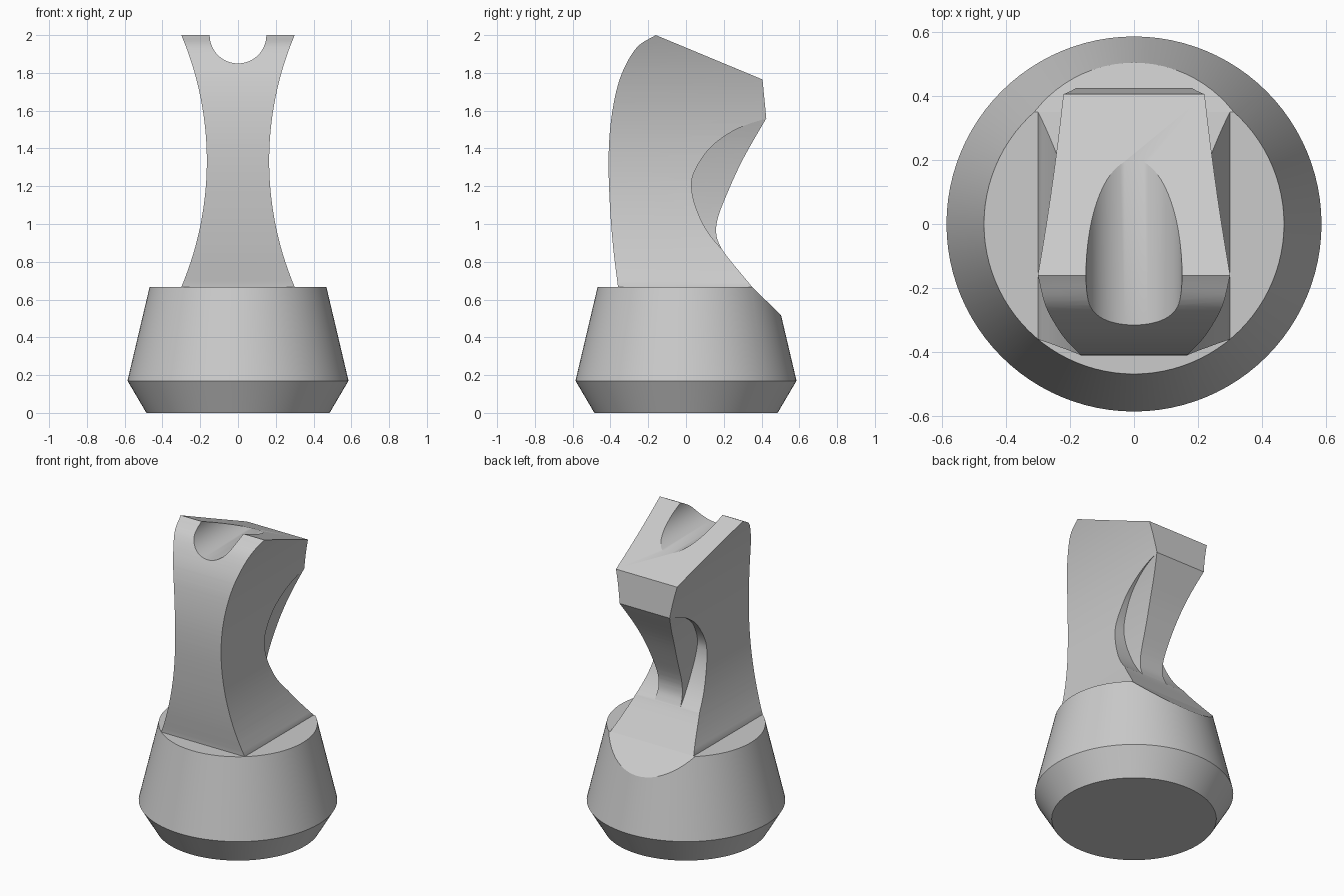
import bpy, bmesh, math
from mathutils import Vector

if "Cube" in bpy.data.objects:
    bpy.data.objects.remove(bpy.data.objects["Cube"], do_unlink=True)

gray = bpy.data.materials.new("stone gray")
gray.use_nodes = True
tone = (0.6, 0.6, 0.6, 1)
gray.diffuse_color = tone
gray.node_tree.nodes["Principled BSDF"].inputs["Base Color"].default_value = tone


def add_object(name, bm):
    bmesh.ops.recalc_face_normals(bm, faces=bm.faces)
    mesh = bpy.data.meshes.new(name)
    bm.to_mesh(mesh)
    bm.free()
    mesh.materials.append(gray)
    obj = bpy.data.objects.new(name, mesh)
    bpy.context.collection.objects.link(obj)
    return obj


def smooth(points, steps=6):
    """Catmull-Rom curve through 2D points."""
    p = [Vector(q) for q in points]
    p = [2 * p[0] - p[1]] + p + [2 * p[-1] - p[-2]]
    out = []
    for a, b, c, d in zip(p, p[1:], p[2:], p[3:]):
        for i in range(steps):
            t = i / steps
            out.append(0.5 * (2 * b + (c - a) * t + (2 * a - 5 * b + 4 * c - d) * t**2
                              + (3 * b - a - 3 * c + d) * t**3))
    return out + [p[-2]]


def prism(name, outline, axis, half):
    """Extrude a (y, z) outline along x, or an (x, z) outline along y."""
    bm = bmesh.new()
    place = (lambda u, v: (-half, u, v)) if axis == "x" else (lambda u, v: (u, -half, v))
    face = bm.faces.new([bm.verts.new(place(*q)) for q in outline])
    shift = (2 * half, 0, 0) if axis == "x" else (0, 2 * half, 0)
    moved = bmesh.ops.extrude_face_region(bm, geom=[face], use_keep_orig=True)
    bmesh.ops.translate(bm, vec=shift, verts=[v for v in moved["geom"] if isinstance(v, bmesh.types.BMVert)])
    return add_object(name, bm)


def boolean(obj, cutter, operation):
    mod = obj.modifiers.new(operation.lower(), "BOOLEAN")
    mod.operation, mod.object, mod.solver = operation, cutter, "EXACT"
    graph = bpy.context.evaluated_depsgraph_get()
    mesh = bpy.data.meshes.new_from_object(obj.evaluated_get(graph))
    obj.modifiers.clear()
    obj.data = mesh
    bpy.data.objects.remove(cutter, do_unlink=True)


def mirrored(edge):
    return list(edge) + [Vector((-x, z)) for x, z in reversed(edge)]


# Round base: stacked rings, trimmed by the slope running down the back
bm = bmesh.new()
rings = [[bm.verts.new((r * math.cos(a), r * math.sin(a), z))
          for a in (math.tau * i / 96 for i in range(96))]
         for r, z in ((0.485, 0), (0.585, 0.17), (0.468, 0.667))]
for low, high in zip(rings, rings[1:]):
    for i in range(96):
        j = (i + 1) % 96
        bm.faces.new((low[i], low[j], high[j], high[i]))
bm.faces.new(rings[0])
bm.faces.new(rings[-1])
base = add_object("base", bm)
slope = [(0.27, 0.76), (0.35, 0.667), (0.5, 0.52), (0.65, 0.375)]
boolean(base, prism("slope_cutter", slope + [(0.65, 0.9), (0.27, 0.9)], "x", 0.7), "DIFFERENCE")

# Neck and head: side profile
mane = smooth([(-0.36, 0.667), (-0.385, 0.87), (-0.403, 1.1), (-0.41, 1.33), (-0.4, 1.52),
               (-0.37, 1.7), (-0.325, 1.83), (-0.255, 1.94), (-0.16, 2)])
throat = smooth([(0.425, 1.56), (0.3, 1.34), (0.213, 1.15), (0.168, 1.03), (0.16, 0.95),
                 (0.178, 0.89), (0.22, 0.825), (0.35, 0.667)])
body = prism("neck_and_head", [(-0.36, 0.63)] + mane + [(0.405, 1.765)] + throat + [(0.35, 0.63)],
             "x", 0.5)

# Hollow flanks: waisted front profile
radius = 1.713
waist = [Vector((0.165 + radius - math.sqrt(radius**2 - (z - 1.3333)**2), z))
         for z in (0.667 + 1.333 * i / 40 for i in range(41))]
flank = [Vector((0.3, 0.6))] + waist + [Vector((0.3, 2.1))]
boolean(body, prism("flank_shape", mirrored(flank), "y", 0.8), "INTERSECT")

# Scoops either side of a narrow throat ridge
scoop = smooth([(0.43, 1.56), (0.32, 1.525), (0.22, 1.475), (0.13, 1.405), (0.067, 1.32),
                (0.035, 1.25), (0.03, 1.19), (0.045, 1.11), (0.085, 1.01), (0.135, 0.93), (0.205, 0.85)])
scoops = prism("scoop_cutter", scoop + [Vector((0.7, 0.85)), Vector((0.7, 1.56))], "x", 0.6)
ridge = smooth([(0.12, 0.7), (0.095, 0.85), (0.085, 1), (0.1, 1.2), (0.135, 1.4), (0.18, 1.56), (0.2, 1.62)])
boolean(scoops, prism("ridge_shape", mirrored(ridge), "y", 0.9), "DIFFERENCE")
boolean(body, scoops, "DIFFERENCE")

# Round groove between the ears
circle = [(0.15 * math.cos(a), 2 + 0.15 * math.sin(a)) for a in (math.tau * i / 64 for i in range(64))]
boolean(body, prism("groove_cutter", circle, "y", 0.7), "DIFFERENCE")

# Smooth curves with crisp edges
bpy.ops.object.select_all(action="DESELECT")
for obj in (base, body):
    obj.select_set(True)
bpy.context.view_layer.objects.active = body
bpy.ops.object.shade_smooth_by_angle(angle=math.radians(25))
